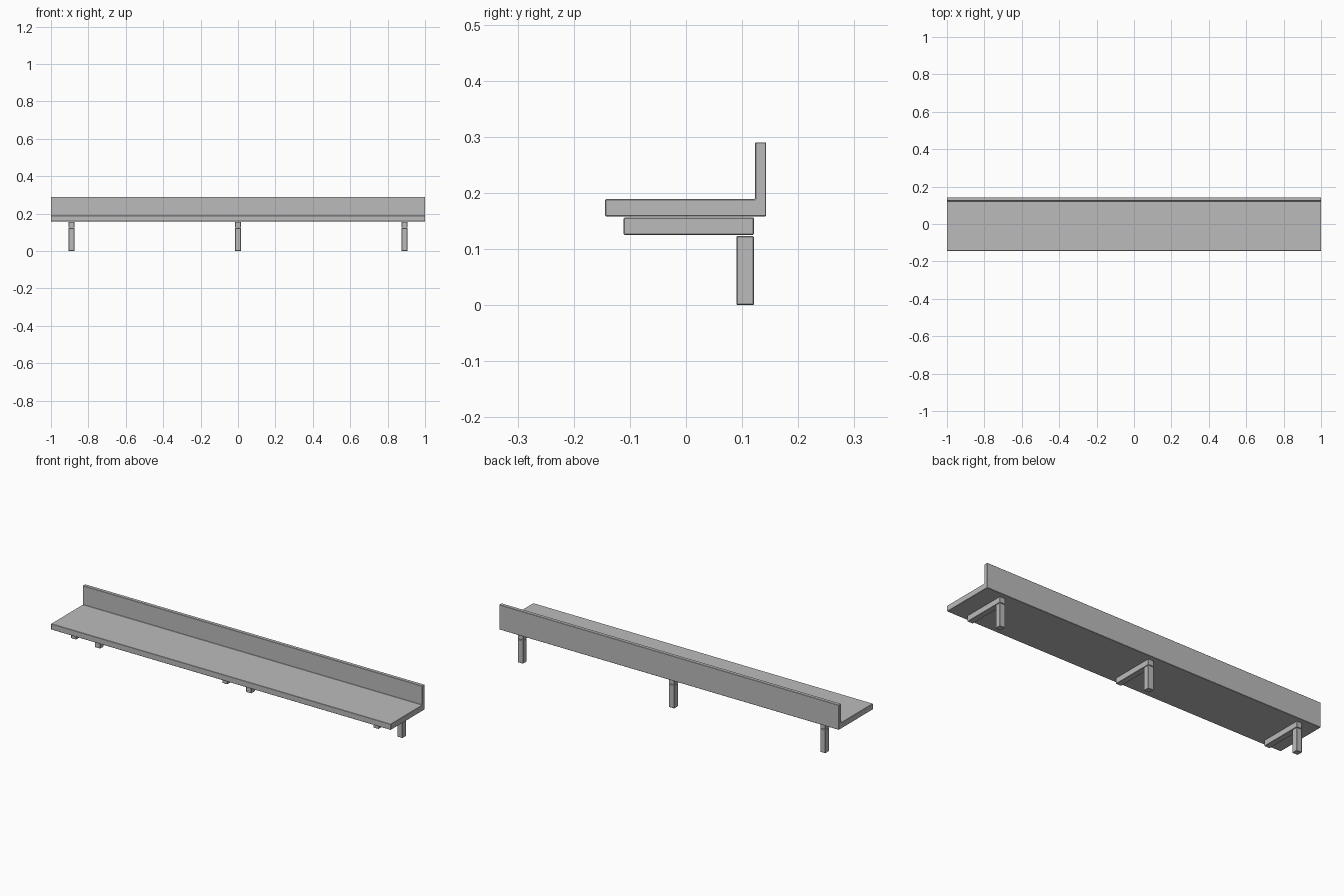
import bpy, bmesh

if "Cube" in bpy.data.objects:
    bpy.data.objects.remove(bpy.data.objects["Cube"])

grey = bpy.data.materials.new("plain_grey")
grey.diffuse_color = (0.5, 0.5, 0.5, 1)
grey.use_nodes = True
grey.node_tree.nodes["Principled BSDF"].inputs["Base Color"].default_value = grey.diffuse_color


def extrude_profile(name, profile, x0, x1, bevel=0.0015):
    """Extrude a side profile of (y, z) points along x and chamfer its edges."""
    bm = bmesh.new()
    face = bm.faces.new([bm.verts.new((x0, y, z)) for y, z in profile])
    ext = bmesh.ops.extrude_face_region(bm, geom=[face])
    moved = [v for v in ext["geom"] if isinstance(v, bmesh.types.BMVert)]
    bmesh.ops.translate(bm, verts=moved, vec=(x1 - x0, 0, 0))
    bmesh.ops.recalc_face_normals(bm, faces=bm.faces)
    mesh = bpy.data.meshes.new(name)
    bm.to_mesh(mesh)
    bm.free()
    mesh.materials.append(grey)
    obj = bpy.data.objects.new(name, mesh)
    bpy.context.collection.objects.link(obj)
    mod = obj.modifiers.new("chamfer", "BEVEL")
    mod.width = bevel
    mod.segments = 1
    return obj


def rectangle(y0, y1, z0, z1):
    return [(y0, z0), (y1, z0), (y1, z1), (y0, z1)]


# L-shaped shelf: flat board with an upright back
extrude_profile("shelf_with_back",
                [(-0.144, 0.158), (0.143, 0.158), (0.143, 0.29),
                 (0.123, 0.29), (0.123, 0.189), (-0.144, 0.189)], -1, 1)

# Three brackets: a horizontal arm on a short rear leg
for side, x in (("left", -0.89), ("middle", 0), ("right", 0.89)):
    extrude_profile(f"{side}_arm", rectangle(-0.111, 0.121, 0.125, 0.156),
                    x - 0.0155, x + 0.0155)
    extrude_profile(f"{side}_leg", rectangle(0.09, 0.121, 0, 0.123),
                    x - 0.0155, x + 0.0155)
